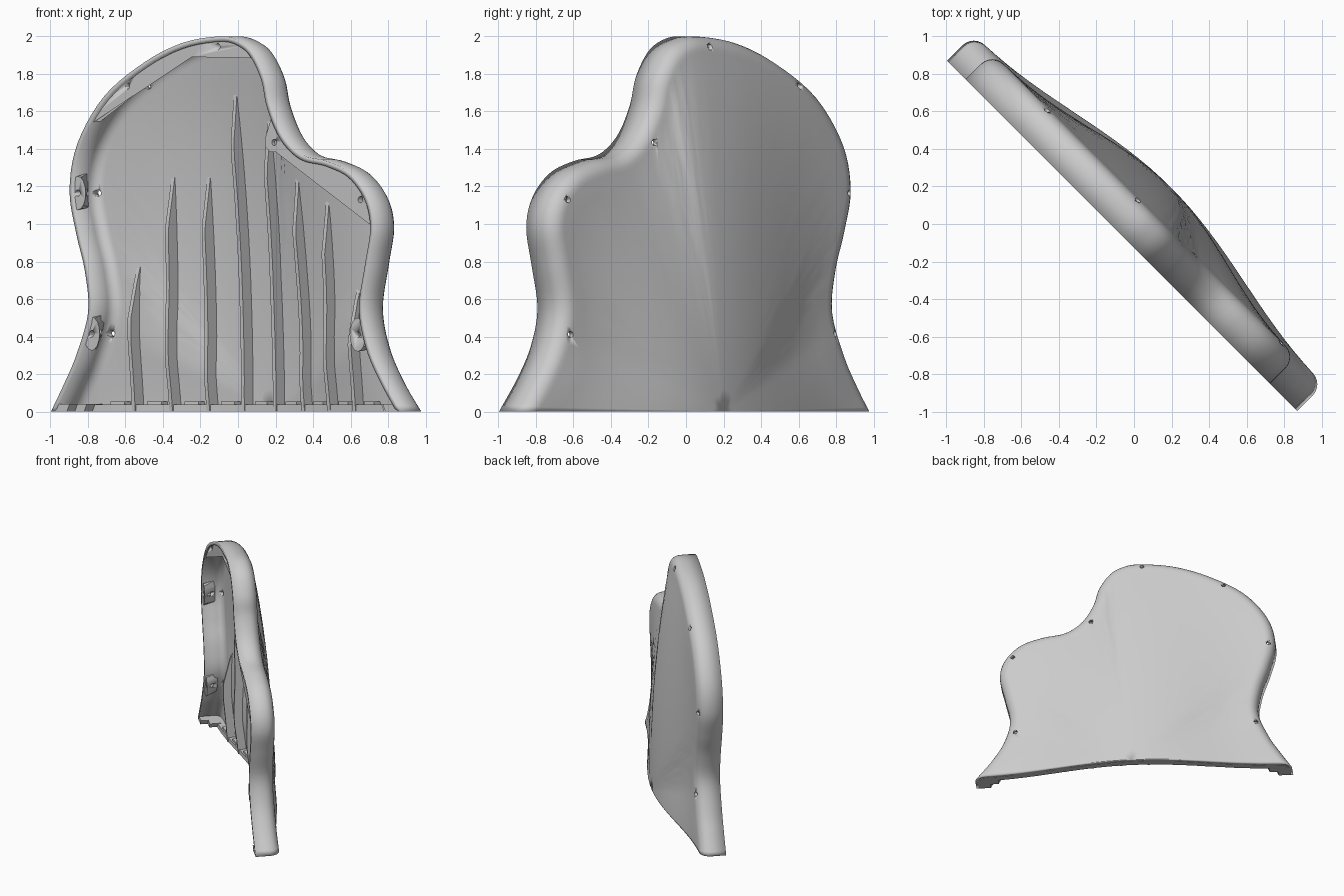
import bpy, bmesh, math
from mathutils import Vector, Matrix

if "Cube" in bpy.data.objects:
    bpy.data.objects.remove(bpy.data.objects["Cube"])

# Local frame: u along the panel, n outward through its back, z up; panel is turned 45 degrees
TURN = Matrix.Rotation(-math.pi / 4, 4, 'Z')
FRONT, BACK, FILLET, WALL = -0.09, 0.112, 0.085, 0.028

grey = bpy.data.materials.new("light grey plastic")
grey.diffuse_color = (0.6, 0.6, 0.6, 1)
grey.use_nodes = True
grey.node_tree.nodes["Principled BSDF"].inputs["Base Color"].default_value = grey.diffuse_color

# Outline control points, left foot over the top to right foot
CTRL = [(-1.32, 0), (-1.22, .15), (-1.13, .3), (-1.04, .53), (-1.065, .75), (-1.13, .95),
        (-1.18, 1.18), (-1.12, 1.43), (-.92, 1.68), (-.62, 1.86), (-.33, 1.965), (-.05, 2),
        (.09, 1.98), (.2, 1.915), (.29, 1.78), (.335, 1.63), (.43, 1.47), (.57, 1.37), (.76, 1.335),
        (.94, 1.27), (1.07, 1.14), (1.115, .98), (1.075, .78), (1.03, .55), (1.08, .35),
        (1.18, .18), (1.32, 0)]


def smooth_path(ctrl, steps):
    c = [Vector(p) for p in ctrl]
    c = [c[0] * 2 - c[1]] + c + [c[-1] * 2 - c[-2]]
    out = []
    for a, b, d, e in zip(c, c[1:], c[2:], c[3:]):
        for i in range(steps):
            t = i / steps
            out.append(0.5 * (2 * b + (d - a) * t + (2 * a - 5 * b + 4 * d - e) * t * t
                              + (3 * b - a - 3 * d + e) * t ** 3))
    return out + [c[-2]]


OUT = smooth_path(CTRL, 5)
NORMALS = []
for i, p in enumerate(OUT):
    t = OUT[min(i + 1, len(OUT) - 1)] - OUT[max(i - 1, 0)]
    nrm = Vector((t.y, -t.x)).normalized()
    nrm.y *= min(1, p.y / 0.2)
    NORMALS.append(nrm.normalized())


def inset(i, d):
    return OUT[i] + NORMALS[i] * d


def bulge(u, z):
    """Extra depth of the domed back."""
    ang = math.atan2(z, u)
    r = math.hypot(u, z)
    rim = 1.3
    for i in range(len(OUT) - 1):
        a, b = inset(i, FILLET), inset(i + 1, FILLET)
        if math.atan2(b.y, b.x) <= ang <= math.atan2(a.y, a.x):
            rim = (a.length + b.length) / 2
            break
    t = min(1, r / rim)
    fade = 1 - t ** 2.2 * min(1, 2.5 * math.sin(max(ang, 0)))
    return 0.165 * (0.5 + 0.5 * math.cos(math.pi * min(1, abs(u) / 1.3))) * fade


def finish(name, bm, angle=40):
    me = bpy.data.meshes.new(name)
    bm.to_mesh(me)
    bm.free()
    ob = bpy.data.objects.new(name, me)
    bpy.context.collection.objects.link(ob)
    me.materials.append(grey)
    bpy.ops.object.select_all(action='DESELECT')
    ob.select_set(True)
    bpy.context.view_layer.objects.active = ob
    bpy.ops.object.shade_smooth_by_angle(angle=math.radians(angle))
    return ob


def prism(bm, front, back):
    """Solid between two rings of equal length."""
    a = [bm.verts.new(p) for p in front]
    b = [bm.verts.new(p) for p in back]
    bm.faces.new(a)
    bm.faces.new(b[::-1])
    for i in range(len(a)):
        j = (i + 1) % len(a)
        bm.faces.new((a[j], a[i], b[i], b[j]))


def closed(name, bm):
    bmesh.ops.recalc_face_normals(bm, faces=bm.faces[:])
    return finish(name, bm, 30)


# Shell: straight side wall, rounded back edge, domed back
bm = bmesh.new()
rows = [[(inset(i, 0), FRONT) for i in range(len(OUT))]]
for k in range(7):
    a = k / 6 * math.pi / 2
    rows.append([(inset(i, FILLET * (1 - math.cos(a))), BACK - FILLET + FILLET * math.sin(a))
                 for i in range(len(OUT))])
for k in range(15, 0, -1):
    row = []
    for i in range(len(OUT)):
        p = inset(i, FILLET) * (k / 16)
        row.append((p, BACK + bulge(p.x, p.y)))
    rows.append(row)
grid = [[bm.verts.new((p.x, n, max(0, p.y))) for p, n in row] for row in rows]
for r, s in zip(grid, grid[1:]):
    for i in range(len(r) - 1):
        bm.faces.new((r[i], r[i + 1], s[i + 1], s[i]))
pole = bm.verts.new((0, BACK + 0.165, 0))
for i in range(len(OUT) - 1):
    last = bm.faces.new((grid[-1][i], grid[-1][i + 1], pole))
bm.normal_update()
if last.normal.y < 0:
    bmesh.ops.reverse_faces(bm, faces=bm.faces[:])
shell = finish("shell", bm)
sol = shell.modifiers.new("wall", 'SOLIDIFY')
sol.thickness, sol.offset = WALL, -1
bpy.ops.object.modifier_apply(modifier="wall")
for v in shell.data.vertices:
    v.co.z = max(0, v.co.z)


# Screw tabs: flat plates near the front, tapering back into the side wall
def tab(name, pts, depth=0.1):
    bm = bmesh.new()
    front, back = [], []
    for p in pts:
        p = Vector(p)
        i = min(range(len(OUT)), key=lambda k: (OUT[k] - p).length)
        if (p - OUT[i]).dot(NORMALS[i]) < 0.012:
            p = inset(i, 0.012)
        q = p.lerp(inset(i, 0.012), 0.85)
        front.append((p.x, FRONT + 0.012, p.y))
        back.append((q.x, FRONT + 0.012 + depth, q.y))
    prism(bm, front, back)
    return closed(name, bm)


def edge_between(z_from, z_to, side):
    half = CTRL.index((-.05, 2)) * 5
    part = OUT[:half + 1] if side < 0 else OUT[half:]
    return [tuple(p) for p in part if z_from <= p.y <= z_to]


solids = [shell]
solids.append(tab("top_tab", edge_between(1.5, 2.1, -1) + edge_between(1.89, 1.999, 1)
                  + [(-.27, 1.89)], 0.05))
solids.append(tab("shoulder_tab", edge_between(.95, 1.62, 1)
                  + [(.36, 1.385), (.32, 1.385), (.285, 1.41), (.28, 1.45)], 0.05))
HOLES = [(-.075, 1.945), (-.755, 1.735), (-1.13, 1.165), (-1.025, .415),
         (.35, 1.435), (1.0, 1.13), (.98, .41)]
for u, z in (HOLES[2], HOLES[3], HOLES[6]):
    solids.append(tab("side_tab", [(u + .06 * math.cos(a), z + .09 * math.sin(a))
                                   for a in (k * math.pi / 8 for k in range(16))]))

# Screw holes through the tabs and the back
bm = bmesh.new()
for u, z in HOLES:
    ring = [(u + .017 * math.cos(k * math.pi / 8), z + .017 * math.sin(k * math.pi / 8))
            for k in range(16)]
    prism(bm, [(a, -.3, b) for a, b in ring], [(a, .4, b) for a, b in ring])
cutter = closed("hole_cutter", bm)
cutter.hide_render = True
for ob in solids:
    mod = ob.modifiers.new("holes", 'BOOLEAN')
    mod.operation, mod.solver, mod.object = 'DIFFERENCE', 'EXACT', cutter
    bpy.context.view_layer.objects.active = ob
    bpy.ops.object.modifier_apply(modifier="holes")
bpy.data.objects.remove(cutter)

# Upright ribs inside the back, tapering out at their tips
for k, tip in enumerate((.77, 1.25, 1.25, 1.69, 1.55, 1.24, 1.12, .65)):
    u = -.85 + .236 * k
    bm = bmesh.new()
    inner, outer = [], []
    for j in range(21):
        z = tip * j / 20
        n = BACK + bulge(u, z) - WALL
        inner.append((n - .065 * min(1, (tip - z) / .28), z))
        outer.append((n + .012, z))
    ring = inner + outer[::-1]
    prism(bm, [(u - .012, n, z) for n, z in ring], [(u + .012, n, z) for n, z in ring])
    closed("rib", bm)


# Floor ledge along the bottom of the back, with small lugs between the ribs
def block(bm, u0, u1, z0, z1, depth):
    m = [BACK + bulge(u, 0) - WALL for u in (u0, u1)]
    low, high = [[(u0, m[0] - depth, z), (u1, m[1] - depth, z), (u1, m[1] + .012, z),
                  (u0, m[0] + .012, z)] for z in (z0, z1)]
    prism(bm, low, high)


bm = bmesh.new()
for k in range(24):
    block(bm, -1.2 + .1 * k, -1.1 + .1 * k, 0, .038, .06)
closed("floor_ledge", bm)
bm = bmesh.new()
for k in range(9):
    u = -.968 + .236 * k
    block(bm, u - .045, u + .045, .03, .055, .05)
closed("ledge_lugs", bm)

# Floor feet closing the two lower corners
for s in (-1, 1):
    bm = bmesh.new()
    pts = [(1.3, FRONT), (1.2, FRONT), (1.2, -.03), (1.13, -.03), (1.13, .09), (1.24, .09), (1.3, .03)]
    prism(bm, [(s * u, n, 0) for u, n in pts], [(s * (u - .02), n, .04) for u, n in pts])
    closed("corner_foot", bm)

# Turn everything into place
for ob in bpy.context.scene.objects:
    ob.data.transform(TURN)
